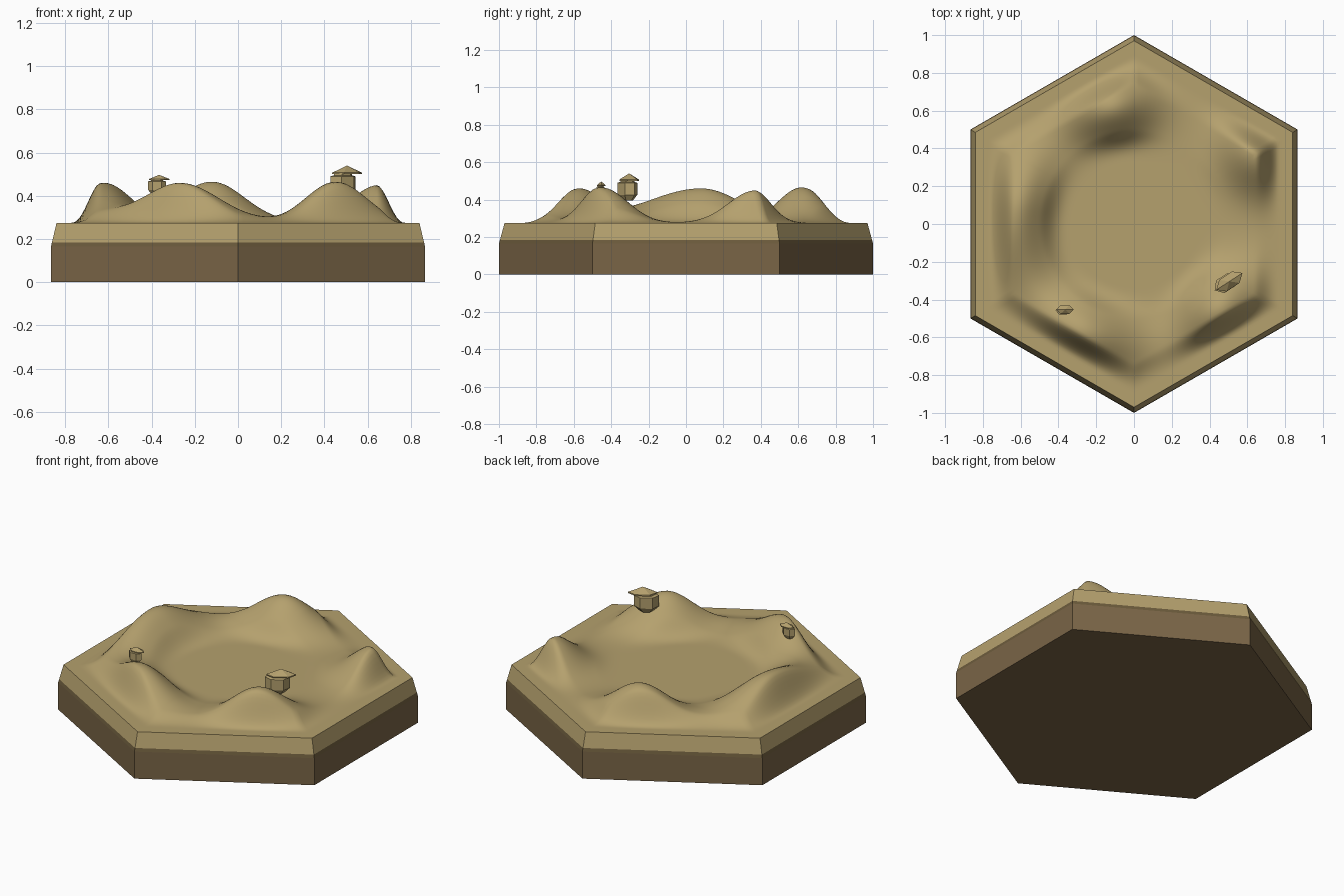
import bpy, bmesh, math
from mathutils import Vector, Matrix

if "Cube" in bpy.data.objects:
    bpy.data.objects.remove(bpy.data.objects["Cube"])


def material(name, rgb):
    m = bpy.data.materials.new(name)
    m.diffuse_color = (*rgb, 1)
    m.use_nodes = True
    m.node_tree.nodes["Principled BSDF"].inputs["Base Color"].default_value = m.diffuse_color
    return m


SAND = material("sand", (0.46, 0.355, 0.155))
EARTH = material("earth_brown", (0.195, 0.13, 0.062))
DARK = material("dark_earth", (0.15, 0.105, 0.045))

TOP = 0.275
CORNERS = [Vector((math.cos(math.radians(30 + 60 * k)), math.sin(math.radians(30 + 60 * k)))) for k in range(6)]


def finish(bm, name, mats, smooth=None):
    bmesh.ops.recalc_face_normals(bm, faces=bm.faces)
    me = bpy.data.meshes.new(name)
    bm.to_mesh(me)
    bm.free()
    ob = bpy.data.objects.new(name, me)
    bpy.context.collection.objects.link(ob)
    for m in mats:
        me.materials.append(m)
    if smooth:
        bpy.context.view_layer.objects.active = ob
        ob.select_set(True)
        bpy.ops.object.shade_smooth_by_angle(angle=math.radians(smooth))
        ob.select_set(False)
    return ob


def bridge(bm, a, b, mat=0):
    n = len(a)
    for i in range(n):
        f = bm.faces.new((a[i], a[(i + 1) % n], b[(i + 1) % n], b[i]))
        f.material_index = mat


def smoothstep(a, b, x):
    t = min(1, max(0, (x - a) / (b - a)))
    return t * t * (3 - 2 * t)


# Hills: angle, radius, height, angular spread on the clockwise and counter-clockwise side
HILLS = [(29.6, 0.75, 0.175, 12, 12), (101, 0.63, 0.19, 14, 15), (172.6, 0.625, 0.185, 20, 27),
         (245.5, 0.63, 0.18, 16, 17), (315, 0.64, 0.19, 14, 14)]


def height(x, y):
    r = math.hypot(x, y)
    ang = math.degrees(math.atan2(y, x))
    d = max(abs(x), abs(x / 2 + y * 0.866), abs(x / 2 - y * 0.866))
    h = 0
    for a, r0, amp, s_cw, s_ccw in HILLS:
        da = (ang - a + 180) % 360 - 180
        s = s_ccw if da > 0 else s_cw
        h += amp * math.exp(-0.5 * (da / s) ** 2 - 0.5 * ((r - r0) / 0.125) ** 2)
    return TOP + h * smoothstep(0.77, 0.64, d) * smoothstep(0.34, 0.5, r)


# Hexagonal slab: straight wall, thin dark strip and sandy chamfer
bm = bmesh.new()
rings = [[bm.verts.new((c.x * s, c.y * s, z)) for c in CORNERS]
         for s, z in ((1, 0), (1, 0.165), (0.9945, 0.185), (0.97, TOP))]
bm.faces.new(rings[0])
for k, mat in enumerate((0, 1, 2)):
    bridge(bm, rings[k], rings[k + 1], mat)
finish(bm, "hex_base", [EARTH, DARK, SAND])

# Sandy top with a ring of five hills around a flat basin
bm = bmesh.new()
N, RINGS = 28, 64
centre = bm.verts.new((0, 0, TOP))
prev = None
for i in range(1, RINGS + 1):
    s = 0.97 * i / RINGS
    ring = []
    for k in range(6):
        for j in range(N):
            p = CORNERS[k].lerp(CORNERS[(k + 1) % 6], j / N) * s
            ring.append(bm.verts.new((p.x, p.y, height(p.x, p.y))))
    if prev:
        bridge(bm, prev, ring)
    else:
        for j in range(len(ring)):
            bm.faces.new((centre, ring[j], ring[(j + 1) % len(ring)]))
    prev = ring
finish(bm, "sand_hills", [SAND], 60)


# Six-sided stretched solid from (scale, z) rings; a scale of zero makes a point
def six_sided(name, loc, size, turn, profile):
    bm = bmesh.new()
    prev = None
    for s, z in profile:
        s = max(s, 0.001)
        ring = [bm.verts.new((math.cos(math.pi / 3 * k) * size[0] * s,
                              math.sin(math.pi / 3 * k) * size[1] * s, z)) for k in range(6)]
        if prev:
            bridge(bm, prev, ring)
        else:
            bm.faces.new(ring)
        prev = ring
    bm.faces.new(prev)
    bmesh.ops.transform(bm, matrix=Matrix.Translation((*loc, 0)) @ Matrix.Rotation(math.radians(turn), 4, 'Z'),
                        verts=bm.verts)
    finish(bm, name, [SAND])


# Large and small hut: body with a tapered foot, neck and wide pointed roof
six_sided("large_hut_body", (0.486, -0.313), (0.07, 0.046), 33,
          [(0.55, 0.395), (1, 0.425), (1, 0.49), (0.7, 0.495), (0.7, 0.505)])
six_sided("large_hut_roof", (0.505, -0.304), (0.082, 0.042), 33, [(1, 0.5), (1, 0.507), (0, 0.54)])
six_sided("small_hut_body", (-0.375, -0.457), (0.041, 0.025), 0,
          [(0.55, 0.405), (1, 0.427), (1, 0.467), (0.7, 0.47), (0.7, 0.478)])
six_sided("small_hut_roof", (-0.365, -0.453), (0.047, 0.026), 0, [(1, 0.473), (1, 0.478), (0, 0.497)])
